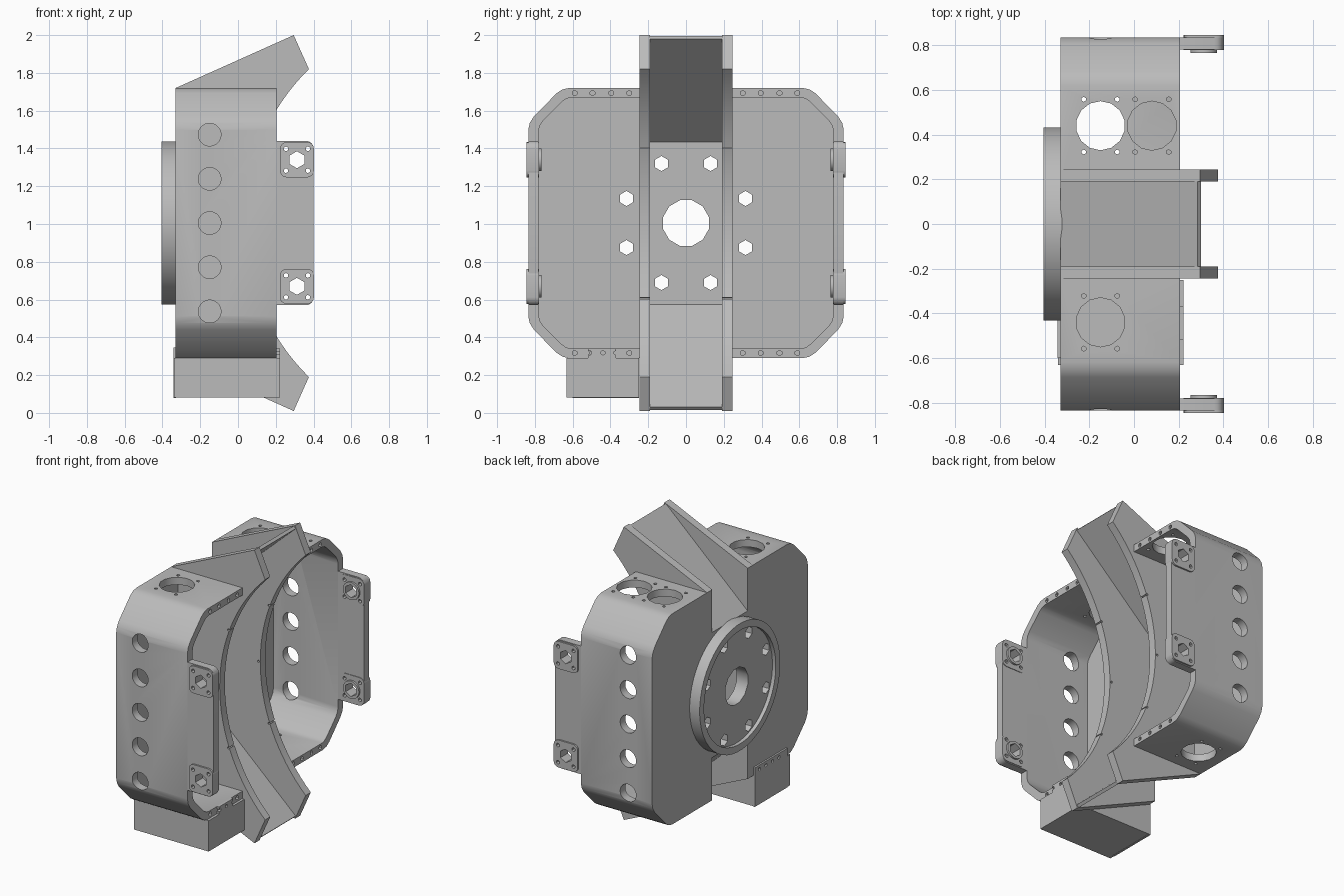
import bpy, bmesh, math
from mathutils import Vector

if "Cube" in bpy.data.objects:
    bpy.data.objects.remove(bpy.data.objects["Cube"])

grey = bpy.data.materials.new("machined grey")
grey.use_nodes = True
grey.diffuse_color = (0.5, 0.5, 0.5, 1)
grey.node_tree.nodes["Principled BSDF"].inputs["Base Color"].default_value = (0.5, 0.5, 0.5, 1)

MID = 1.005  # height of the mirror plane


def prism(axis, pts, lo, hi):
    """Describe an outline (in the two other axes) swept along an axis."""
    return axis, pts, lo, hi


def disc(axis, u, v, r, lo, hi, n=24):
    ring = [(u + r * math.cos(math.tau * (i + .5) / n), v + r * math.sin(math.tau * (i + .5) / n)) for i in range(n)]
    return prism(axis, ring, lo, hi)


def box(x0, x1, y0, y1, z0, z1):
    return prism("z", [(x0, y0), (x1, y0), (x1, y1), (x0, y1)], z0, z1)


def mesh_object(name, parts):
    bm = bmesh.new()
    for axis, pts, lo, hi in parts:
        def place(u, v, w):
            return {"x": (w, u, v), "y": (u, w, v), "z": (u, v, w)}[axis]
        face = bm.faces.new([bm.verts.new(place(u, v, lo)) for u, v in pts])
        ext = bmesh.ops.extrude_face_region(bm, geom=[face])
        shift = Vector(place(0, 0, hi - lo))
        bmesh.ops.translate(bm, vec=shift, verts=[g for g in ext["geom"] if isinstance(g, bmesh.types.BMVert)])
    bmesh.ops.recalc_face_normals(bm, faces=bm.faces)
    me = bpy.data.meshes.new(name)
    bm.to_mesh(me)
    bm.free()
    ob = bpy.data.objects.new(name, me)
    bpy.context.collection.objects.link(ob)
    return ob


def make(name, parts, *cut_passes):
    """Build a part, cut each group of solids out of it, and shade it."""
    ob = mesh_object(name, parts)
    ob.data.materials.append(grey)
    bpy.ops.object.select_all(action="DESELECT")
    bpy.context.view_layer.objects.active = ob
    ob.select_set(True)
    for cuts in cut_passes:
        cutter = mesh_object("cutter", cuts)
        mod = ob.modifiers.new("cut", "BOOLEAN")
        mod.operation, mod.solver, mod.object = "DIFFERENCE", "EXACT", cutter
        bpy.ops.object.modifier_apply(modifier=mod.name)
        bpy.data.objects.remove(cutter)
    bpy.ops.object.shade_smooth_by_angle(angle=math.radians(32))
    return ob


def mirrored(half):
    """Complete an outline by reflecting it in the middle height."""
    return half + [(u, 2 * MID - v) for u, v in reversed(half)]


def rounded(u0, u1, v0, v1, r, n=4):
    pts = []
    for k, (u, v) in enumerate([(u1 - r, v1 - r), (u0 + r, v1 - r), (u0 + r, v0 + r), (u1 - r, v0 + r)]):
        for i in range(n + 1):
            a = math.pi / 2 * (k + i / n)
            pts.append((u + r * math.cos(a), v + r * math.sin(a)))
    return pts


# Bolt circle and bore shared by hub, back walls and channel floor
bolts = [disc("x", a * su, MID + b * sv, .04, -.5, -.2, 6)
         for a, b in ((.13, .315), (.315, .13)) for su in (1, -1) for sv in (1, -1)]
bore = [disc("x", 0, MID, .125, -.5, -.2, 12)]

# Round mounting hub on the back
make("mounting_hub", [disc("x", 0, MID, .432, -.405, -.32, 48)],
     [disc("x", 0, MID, .385, -.5, -.38, 48)], bolts + bore)

# Channel floor: flat middle, ends sloping outward
floor = mirrored([(.27, 1.99), (-.33, 1.43)])
floor += [(u, 2 * MID - v) for u, v in mirrored([(-.295, 1.435), (.3, 1.98)])]
inner = [(.3, .03), (-.295, .575), (-.295, 1.435), (.3, 1.98)]
make("channel_floor", [prism("y", mirrored([(.285, 1.995), (-.33, 1.43)]) + inner, -.2, .2)], bolts + bore)

# Channel cheeks with a curved front edge
cx, rad = 1.178, 1.144
sweep = math.asin((1.82 - MID) / rad)
arc = [(cx - rad * math.cos(sweep * t / 16), MID + rad * math.sin(sweep * t / 16)) for t in range(-16, 17)]
cheek = [(-.33, 2 * MID - 1.72), (-.33, 1.72), (.295, 2.0)] + arc[::-1] + [(.295, 2 * MID - 2.0)]

outer = [(.2, 1.72), (.62, 1.72), (.655, 1.712), (.685, 1.692), (.805, 1.57), (.827, 1.535), (.835, 1.5)]
hollow = [(.1, 1.67), (.61, 1.67), (.635, 1.663), (.66, 1.645), (.755, 1.55), (.775, 1.52), (.78, 1.49)]

for s, side in ((1, "left"), (-1, "right")):
    def flip(pts):
        return [(s * u, v) for u, v in pts]

    def span(a, b):
        return sorted((s * a, s * b))

    tiny = [disc("y", .02 if dz == 0 else .1, MID + dz, .008, *span(.1, .3), 6) for dz in (-.4, -.2, 0, .2, .4)]
    make(side + "_channel_cheek", [prism("y", cheek, *span(.19, .245))], tiny)

    # Housing: open box with side ports, end ports and rim screws
    holes = [disc("y", -.15, MID + .234 * i, .06, *span(.7, .95)) for i in range(-2, 3)]
    top_ports = (-.15, .08) if s > 0 else (-.15,)
    for z0, z1, ports in ((1.5, 1.9, top_ports), (.1, .5, (-.15,))):
        for x in ports:
            holes.append(disc("z", x, s * .44, .11, z0, z1, 14))
            holes += [disc("z", x + a, s * .44 + b, .011, z0, z1, 6) for a in (-.075, .075) for b in (-.118, .118)]
    screws = [disc("x", s * y, MID + z, .014, .186, .3, 6) for y in (.3, .395, .495, .59) for z in (-.688, .688)]
    make(side + "_housing", [prism("x", flip(mirrored(outer)), -.33, .205)],
         [prism("x", flip(mirrored(hollow)), -.28, .5)], holes, screws, bolts)

    # Side tab with two square bosses
    pins = []
    for z in (.67, 1.34):
        pins.append(disc("y", .312, z, .045, *span(.7, .9), 6))
        pins += [disc("y", .312 + a, z + b, .013, *span(.7, .9), 6) for a in (-.058, .058) for b in (-.058, .058)]
    make(side + "_tab", [prism("y", rounded(.15, .4, .57, 1.44, .04), *span(.782, .834))], pins)
    for z, level in ((.67, "lower"), (1.34, "upper")):
        make(f"{side}_{level}_boss", [prism("y", rounded(.222, .402, z - .093, z + .093, .035), *span(.778, .845))], pins)
        make(f"{side}_{level}_collar", [disc("y", .312, z, .06, *span(.765, .779))], pins)

# Tray hung under the right housing, with screw lugs
make("under_tray", [box(-.34, .222, -.632, -.25, .082, .291)], [box(-.32, .203, -.612, -.27, .105, .4)])
lug_screws = [disc("x", y, .318, .012, -.5, .5, 6) for y in (-.3, -.37, -.44, -.51)]
make("tray_back_lug", [box(-.342, -.329, -.6, -.25, .08, .345)], lug_screws)
make("tray_front_lug", [box(.204, .222, -.52, -.37, .28, .342)], lug_screws)
